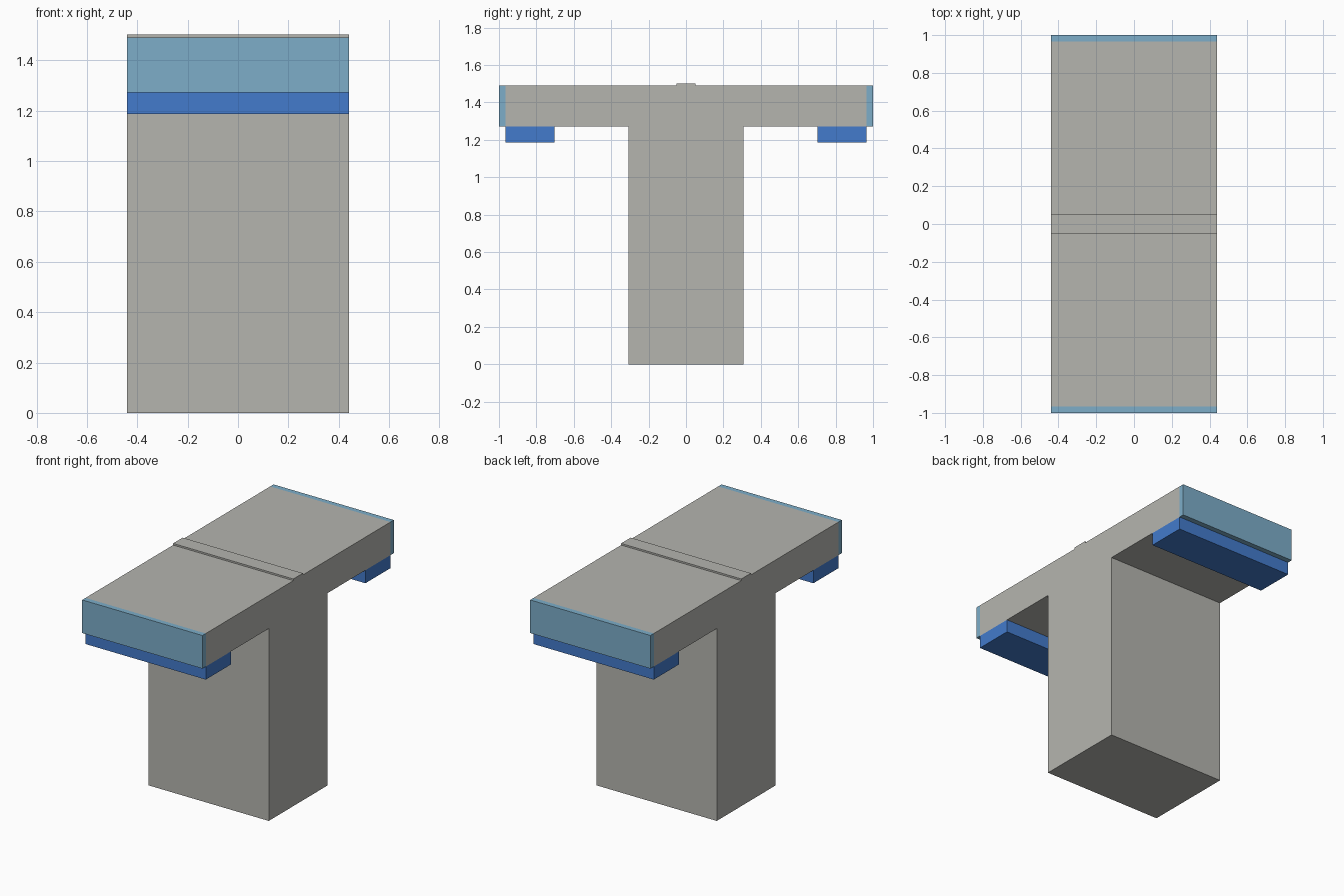
import bpy

if "Cube" in bpy.data.objects:
    bpy.data.objects.remove(bpy.data.objects["Cube"])

HALF_W = 0.44


def material(name, rgb):
    m = bpy.data.materials.new(name)
    m.diffuse_color = (*rgb, 1.0)
    m.use_nodes = True
    m.node_tree.nodes["Principled BSDF"].inputs["Base Color"].default_value = m.diffuse_color
    return m


concrete = material("concrete grey", (0.46, 0.46, 0.43))
pale_blue = material("pale blue", (0.205, 0.423, 0.584))
strong_blue = material("strong blue", (0.056, 0.198, 0.604))


def extrude_profile(name, profile, mat):
    """Extrude a counter-clockwise (y, z) outline across the full width in x."""
    n = len(profile)
    verts = [(x, y, z) for x in (-HALF_W, HALF_W) for y, z in profile]
    faces = [tuple(reversed(range(n))), tuple(range(n, 2 * n))]
    faces += [(i, (i + 1) % n, n + (i + 1) % n, n + i) for i in range(n)]
    mesh = bpy.data.meshes.new(name)
    mesh.from_pydata(verts, [], faces)
    mesh.materials.append(mat)
    obj = bpy.data.objects.new(name, mesh)
    bpy.context.collection.objects.link(obj)
    return obj


def block(name, y0, y1, z0, z1, mat):
    return extrude_profile(name, [(y0, z0), (y1, z0), (y1, z1), (y0, z1)], mat)


# T-shaped pier: column, crosshead and the low ridge across its top
right = [(0.307, 0.0), (0.307, 1.272), (0.965, 1.272), (0.965, 1.491),
         (0.05, 1.491), (0.05, 1.502)]
left = [(-y, z) for y, z in reversed(right)]
extrude_profile("pier_body", right + left, concrete)

# Pale end caps and blue bearing pads under both arms
for side, s in (("front", -1), ("back", 1)):
    y0, y1 = sorted((s * 0.965, s * 1.0))
    block(side + "_end_cap", y0, y1, 1.272, 1.491, pale_blue)
    y0, y1 = sorted((s * 0.703, s * 0.965))
    block(side + "_bearing_pad", y0, y1, 1.186, 1.272, strong_blue)
